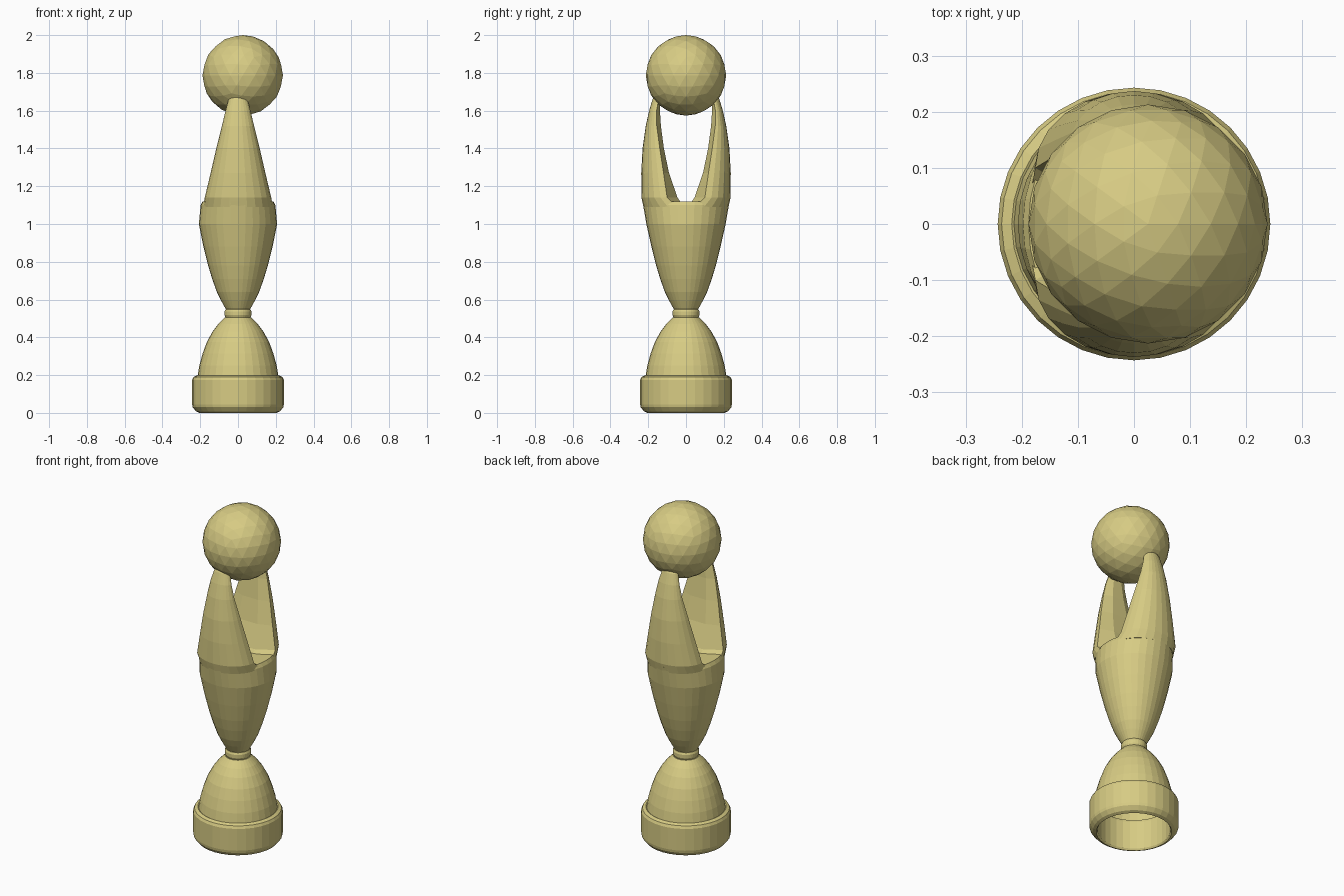
import bpy, bmesh, math

if "Cube" in bpy.data.objects:
    bpy.data.objects.remove(bpy.data.objects["Cube"])

gold = bpy.data.materials.new("pale_gold")
gold.diffuse_color = (0.68, 0.60, 0.23, 1)
gold.use_nodes = True
gold.node_tree.nodes["Principled BSDF"].inputs["Base Color"].default_value = gold.diffuse_color


def finish(name, bm):
    bmesh.ops.recalc_face_normals(bm, faces=bm.faces)
    me = bpy.data.meshes.new(name)
    bm.to_mesh(me)
    bm.free()
    me.materials.append(gold)
    ob = bpy.data.objects.new(name, me)
    bpy.context.collection.objects.link(ob)
    return ob


def loft(name, rings, caps=(False, False), closed=False):
    """Skin a stack of closed point rings."""
    bm = bmesh.new()
    rows = [[bm.verts.new(p) for p in r] for r in rings]
    pairs = list(zip(rows, rows[1:]))
    if closed:
        pairs.append((rows[-1], rows[0]))
    n = len(rows[0])
    for a, b in pairs:
        for i in range(n):
            j = (i + 1) % n
            bm.faces.new((a[i], a[j], b[j], b[i]))
    if caps[0]:
        bm.faces.new(rows[0])
    if caps[1]:
        bm.faces.new(rows[-1])
    return finish(name, bm)


def ellipse(rx, ry, z, n=32):
    return [(rx * math.cos(math.tau * i / n), ry * math.sin(math.tau * i / n), z)
            for i in range(n)]


def lathe(name, profile, **kw):
    return loft(name, [ellipse(r, r, z) for r, z in profile], **kw)


# Hollow base collar
lathe("base_collar", [(0.205, 0), (0.222, 0.008), (0.24, 0.03), (0.243, 0.045),
                      (0.243, 0.175), (0.236, 0.19), (0.218, 0.198),
                      (0.203, 0.19), (0.198, 0.175), (0.198, 0.01)], closed=True)

# Open dome above the collar
lathe("base_dome", [(0.215, 0.19), (0.205, 0.25), (0.187, 0.315), (0.165, 0.375),
                    (0.135, 0.43), (0.105, 0.47), (0.07, 0.505)], caps=(False, True))

# Neck ring
lathe("neck_ring", [(0.055, 0.502), (0.066, 0.505), (0.071, 0.517), (0.071, 0.537),
                    (0.066, 0.548), (0.055, 0.552)], caps=(True, True))

# Vase body, turning slightly oval at the shoulder
body = [(0.062, 0.062, 0.545), (0.09, 0.09, 0.595), (0.112, 0.112, 0.64),
        (0.137, 0.137, 0.71), (0.158, 0.158, 0.78), (0.183, 0.183, 0.88),
        (0.207, 0.21, 1.0), (0.198, 0.227, 1.1), (0.188, 0.232, 1.12)]
loft("vase_body", [ellipse(*r) for r in body], caps=(True, True))

# Two arms: height, half width, side edge y, outer y, inner y
arm = [(1.09, 0.185, 0.05, 0.225, 0.01), (1.14, 0.176, 0.10, 0.236, 0.045),
       (1.27, 0.145, 0.119, 0.237, 0.090), (1.40, 0.115, 0.139, 0.230, 0.117),
       (1.52, 0.085, 0.155, 0.213, 0.133), (1.60, 0.066, 0.156, 0.195, 0.138),
       (1.66, 0.05, 0.145, 0.177, 0.135), (1.677, 0.034, 0.142, 0.168, 0.132)]
for label, s in (("front_arm", -1), ("back_arm", 1)):
    rings = []
    for z, w, e, o, inner in arm:
        ring = []
        for i in range(13):
            t = math.pi * (i / 12 - 0.5)
            ring.append((w * math.sin(t), s * (e + (o - e) * math.cos(t)), z))
        ring += [(0.45 * w, s * inner, z), (-0.45 * w, s * inner, z)]
        rings.append(ring)
    loft(label, rings, caps=(True, True))

# Faceted ball held between the arms
bm = bmesh.new()
bmesh.ops.create_icosphere(bm, subdivisions=3, radius=0.213)
ball = finish("ball", bm)
ball.location = (0.025, 0, 1.787)
